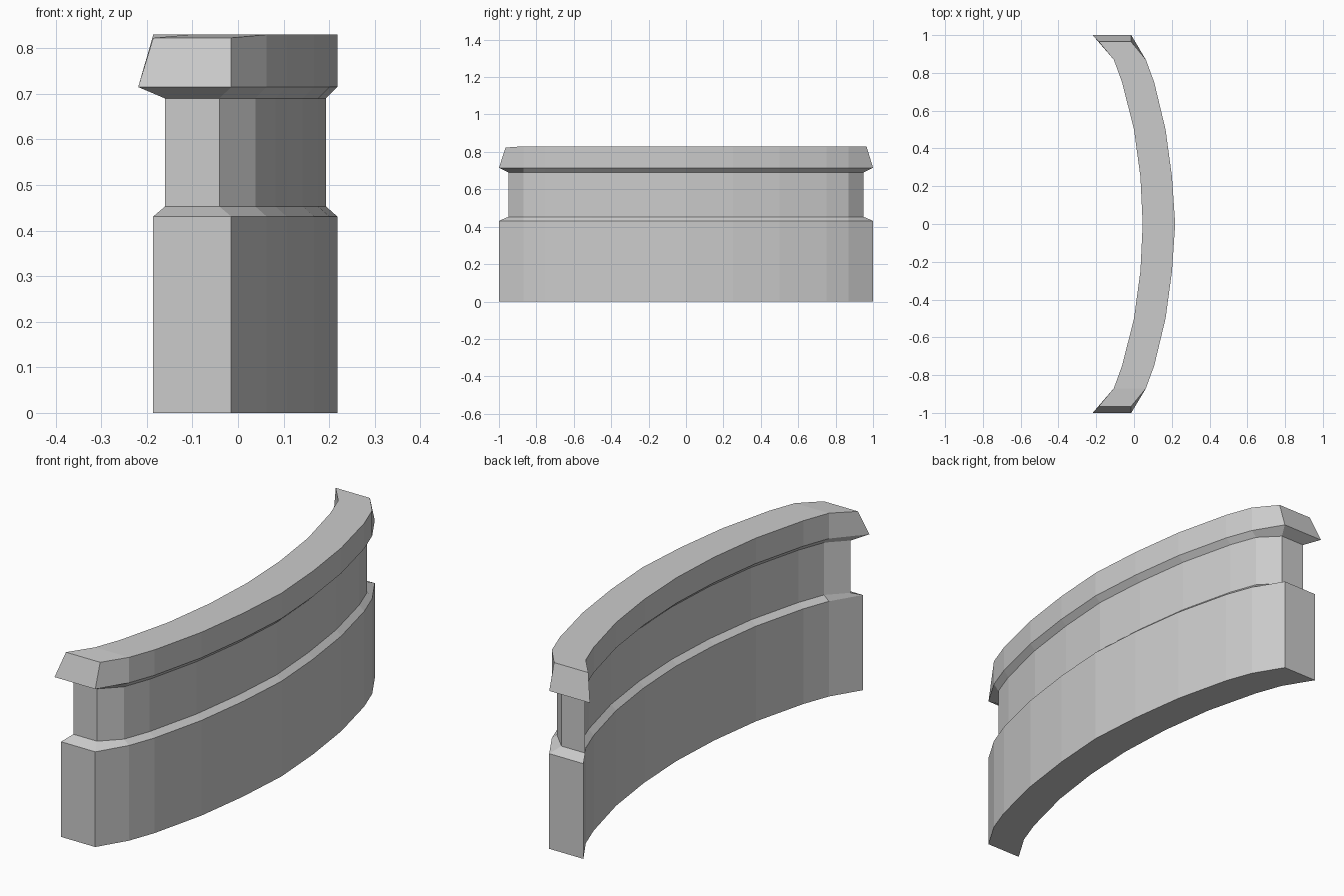
import bpy, bmesh

if "Cube" in bpy.data.objects:
    bpy.data.objects.remove(bpy.data.objects["Cube"])

# Half plan of the curved wall: (y, inner x, outer x), centre to last full station
PLAN = [(0.0, 0.046, 0.218), (0.25, 0.034, 0.201), (0.5, 0.0, 0.167),
        (0.75, -0.063, 0.107), (0.87, -0.107, 0.063)]
# Levels: (z, inset, end y, end inner x, end outer x)
LEVELS = [(0.0, 0.0, 1.0, -0.186, -0.015),     # base
          (0.431, 0.0, 1.0, -0.186, -0.015),
          (0.453, 0.025, 0.95, -0.16, -0.041),  # recessed neck
          (0.69, 0.025, 0.95, -0.16, -0.041),
          (0.715, 0.0, 1.0, -0.219, -0.015),    # overhanging cap
          (0.83, 0.0, 0.965, -0.186, -0.015)]


def station_rows(level):
    """Inner/outer coordinate pairs from the -y end to the +y end."""
    z, inset, ey, ei, eo = level
    half = [(y, xi + inset, xo - inset) for y, xi, xo in PLAN] + [(ey, ei, eo)]
    rows = [(-y, xi, xo, z) for y, xi, xo in reversed(half)]
    rows += [(y, xi, xo, z) for y, xi, xo in half[1:]]
    if z > 0.8:  # the cap dips slightly at the front end
        y, xi, xo, _ = rows[0]
        rows[0] = (y, xi, xo, z - 0.007)
    return rows


bm = bmesh.new()
rings = []
for level in LEVELS:
    rows = station_rows(level)
    inner = [bm.verts.new((xi, y, z)) for y, xi, xo, z in rows]
    outer = [bm.verts.new((xo, y, z)) for y, xi, xo, z in rows]
    rings.append((inner, outer))

# Side walls and end faces
for (i0, o0), (i1, o1) in zip(rings, rings[1:]):
    low, high = o0 + i0[::-1], o1 + i1[::-1]
    n = len(low)
    for k in range(n):
        j = (k + 1) % n
        bm.faces.new((low[k], low[j], high[j], high[k]))

# Underside and top
for inner, outer in (rings[0], rings[-1]):
    for k in range(len(inner) - 1):
        bm.faces.new((inner[k], outer[k], outer[k + 1], inner[k + 1]))

bmesh.ops.recalc_face_normals(bm, faces=bm.faces)
mesh = bpy.data.meshes.new("curved_barrier_wall")
bm.to_mesh(mesh)
bm.free()
wall = bpy.data.objects.new("curved_barrier_wall", mesh)
bpy.context.collection.objects.link(wall)
